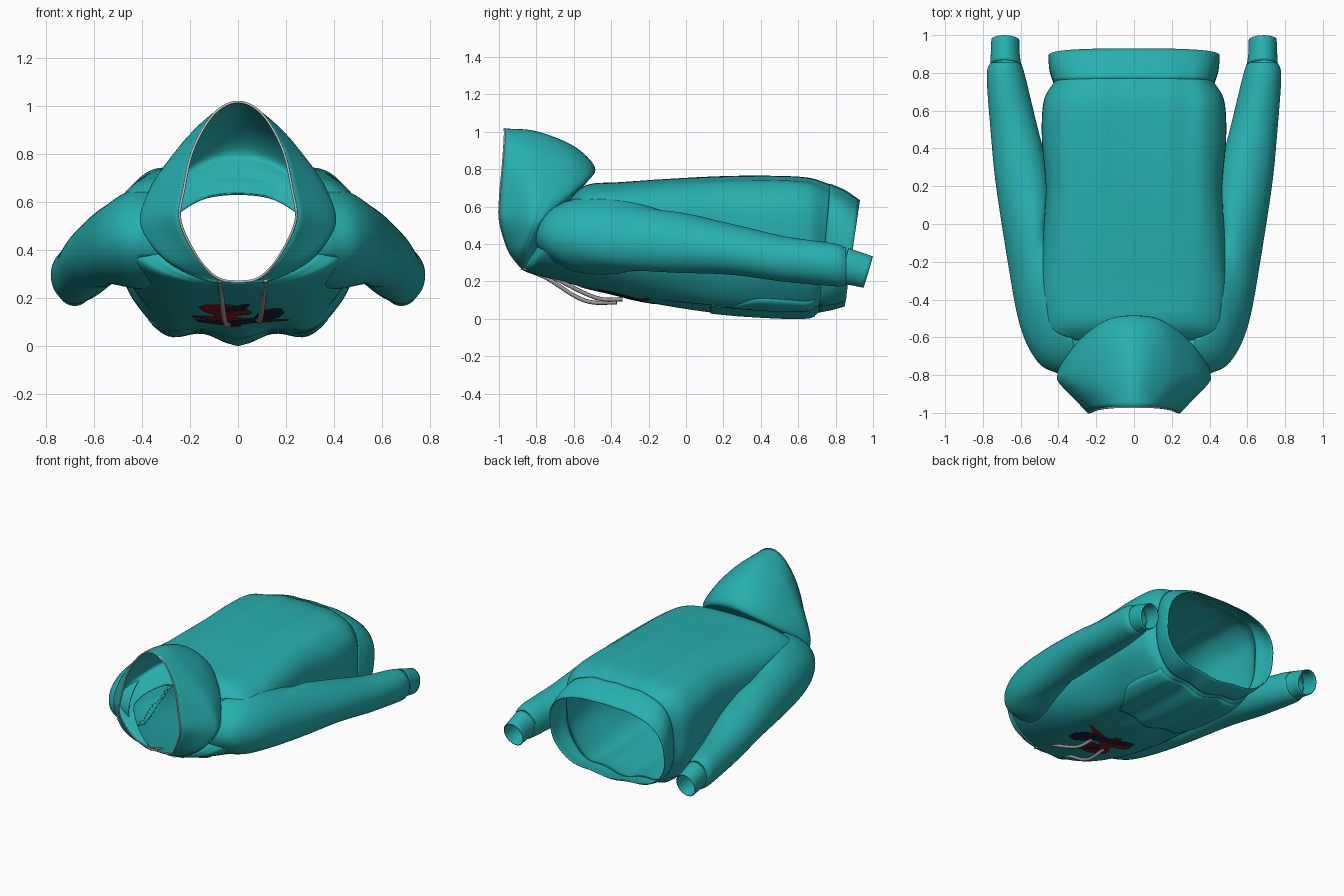
import bpy, bmesh, math
from mathutils import Vector
from mathutils.bvhtree import BVHTree

if "Cube" in bpy.data.objects:
    bpy.data.objects.remove(bpy.data.objects["Cube"])


def material(name, rgb):
    m = bpy.data.materials.new(name)
    m.diffuse_color = (*rgb, 1)
    m.use_nodes = True
    m.node_tree.nodes["Principled BSDF"].inputs["Base Color"].default_value = m.diffuse_color
    return m


TEAL = material("teal cloth", (0.02, 0.43, 0.43))
RED = material("dark red print", (0.25, 0.012, 0.016))
NAVY = material("navy print", (0.012, 0.02, 0.06))
GREY = material("grey cord", (0.33, 0.32, 0.32))
PALE = material("pale trim", (0.6, 0.62, 0.62))


def spline(pts, n):
    """Catmull-Rom through tuples of any length, n steps per segment."""
    out = []
    for i in range(len(pts) - 1):
        b, c = pts[i], pts[i + 1]
        a = pts[i - 1] if i else [2 * p - q for p, q in zip(b, c)]
        d = pts[i + 2] if i + 2 < len(pts) else [2 * q - p for p, q in zip(b, c)]
        for k in range(n):
            t = k / n
            out.append(tuple(0.5 * (2 * q + (r - p) * t + (2 * p - 5 * q + 4 * r - s) * t * t
                                    + (3 * q - p - 3 * r + s) * t ** 3)
                             for p, q, r, s in zip(a, b, c, d)))
    return out + [tuple(pts[-1])]


def sheet(name, rows, mat, closed=True, thick=0.006):
    """Skin a grid of points; closed rows become tubes with cloth thickness."""
    m = len(rows[0])
    verts = [p for r in rows for p in r]
    faces = []
    for i in range(len(rows) - 1):
        for j in range(m if closed else m - 1):
            k = (j + 1) % m
            faces.append((i * m + j, i * m + k, (i + 1) * m + k, (i + 1) * m + j))
    me = bpy.data.meshes.new(name)
    me.from_pydata(verts, [], faces)
    bm = bmesh.new()
    bm.from_mesh(me)
    bmesh.ops.recalc_face_normals(bm, faces=bm.faces)
    bm.to_mesh(me)
    bm.free()
    me.materials.append(mat)
    ob = bpy.data.objects.new(name, me)
    bpy.context.collection.objects.link(ob)
    me.shade_smooth()
    mod = ob.modifiers.new("cloth thickness", 'SOLIDIFY')
    mod.thickness, mod.offset = thick, 0
    return ob, BVHTree.FromPolygons(verts, faces)


def trim(ob, tree, side):
    """Open the armhole: remove faces lying inside the other tube."""
    def inside(v):
        n, p = 0, Vector(v)
        while n < 9:
            hit = tree.ray_cast(p, Vector((side, 0, 0)))[0]
            if hit is None:
                break
            n, p = n + 1, hit + Vector((side * 1e-4, 0, 0))
        return n % 2 == 1
    bm = bmesh.new()
    bm.from_mesh(ob.data)
    dead = [f for f in bm.faces
            if f.calc_center_median().x * side > 0.2 and f.calc_center_median().y < 0.05
            and all(inside(v.co) for v in f.verts)]
    bmesh.ops.delete(bm, geom=dead, context='FACES')
    bm.to_mesh(ob.data)
    bm.free()


def cord(name, pts, r, mat, cyclic=False):
    cu = bpy.data.curves.new(name, 'CURVE')
    cu.dimensions, cu.bevel_depth, cu.bevel_resolution = '3D', r, 2
    cu.use_fill_caps = True
    s = cu.splines.new('POLY')
    s.points.add(len(pts) - 1)
    for p, co in zip(s.points, pts):
        p.co = (*co, 1)
    s.use_cyclic_u = cyclic
    cu.materials.append(mat)
    bpy.context.collection.objects.link(bpy.data.objects.new(name, cu))


def torso_ring(yt, yb, w, zt, zb, zm, p, pb, wave, n=120):
    ring = []
    for i in range(n):
        a = 2 * math.pi * i / n
        s, c = math.sin(a), math.cos(a)
        pw = p if c > 0 else pb
        x = math.copysign(w * abs(s) ** pw, s)
        h = abs(c) ** pw
        z = zm + (zt - zm) * h if c > 0 else zm - (zm - zb) * h
        y = yb + (yt - yb) * (z - zb) / (zt - zb)
        if c < 0:   # soft folds on front and back
            z += wave * h * 0.045 * (0.5 - 0.5 * math.cos(2 * math.pi * x / 0.3))
        else:
            z -= wave * h * 0.01 * (0.5 - 0.5 * math.cos(2 * math.pi * x / 0.18))
        ring.append((x, y, z))
    return ring


# Torso: y back, y front, half width, z back, z front, z side, back and front roundness, folds
BODY = [(-.62, -.87, .29, .635, .27, .46, .90, 1.0, 0), (-.57, -.855, .40, .69, .255, .46, .74, 1.0, 0),
        (-.50, -.79, .485, .72, .235, .46, .64, .95, 0), (-.35, -.50, .505, .728, .16, .45, .57, .84, 0),
        (-.10, -.20, .485, .745, .09, .45, .54, .77, .2), (.20, .15, .465, .76, .035, .45, .53, .74, .8),
        (.45, .45, .485, .762, .012, .42, .53, .73, 1), (.65, .65, .475, .752, .01, .42, .54, .73, 1),
        (.775, .715, .42, .715, .04, .40, .62, .73, .6)]
torso, torso_tree = sheet("torso", [torso_ring(*r) for r in spline(BODY, 8)], TEAL)
HEM = [(.77, .71, .422, .72, .036, .40, .63, .73, .6), (.85, .78, .445, .685, .05, .38, .68, .73, .4),
       (.928, .85, .45, .632, .07, .36, .72, .75, .3)]
sheet("hem_band", [torso_ring(*r) for r in spline(HEM, 4)], TEAL)

# Hood: rings from the face opening, over the fold, down to the neck seam (half, top to bottom)
END = (0, -.87, .268)
RIM = [(0, -.97, 1.015), (.10, -.97, .965), (.185, -.98, .82), (.225, -.995, .65),
       (.24, -.995, .52), (.17, -.95, .37), (.09, -.89, .285)]
CROWN = [(0, -.80, 1.0), (.16, -.82, .915), (.29, -.83, .765), (.36, -.84, .64),
         (.385, -.85, .50), (.28, -.89, .36), (.11, -.88, .28)]
BACK = [(0, -.60, .92), (.16, -.62, .86), (.29, -.69, .735), (.37, -.75, .62),
        (.40, -.81, .50), (.30, -.86, .36), (.12, -.875, .275)]
FOLD = [(0, -.49, .81), (.14, -.51, .775), (.27, -.60, .69), (.36, -.71, .59),
        (.39, -.79, .49), (.29, -.845, .35), (.12, -.87, .27)]
UNDER = [(0, -.53, .735), (.14, -.56, .71), (.25, -.63, .64), (.33, -.72, .55),
         (.35, -.78, .47), (.26, -.83, .35), (.11, -.865, .272)]
NECK = [(0, -.62, .63), (.13, -.63, .615), (.22, -.68, .57), (.27, -.73, .52),
        (.29, -.76, .46), (.22, -.81, .36), (.10, -.86, .28)]


def mirrored(half):
    full = half + [END] + [(-x, y, z) for x, y, z in half[:0:-1]]
    return spline([full[-1]] + full + full[:2], 6)[6:6 + 6 * len(full)]


loops = [mirrored(h) for h in (RIM, CROWN, BACK, FOLD, UNDER, NECK)]
columns = [spline(c, 6) for c in zip(*loops)]
sheet("hood", [list(r) for r in zip(*columns)], TEAL)
cord("hood_rim", loops[0], 0.005, PALE, True)


# Sleeves and cuffs: outer edge, inner edge, half height
def sleeve_ring(ox, oy, oz, ix, iy, iz, h, side, tilt=0, n=60):
    o, i = Vector((ox, oy, oz)), Vector((ix, iy, iz))
    mid, a = (o + i) / 2, (o - i) / 2
    b = Vector((0, tilt, 1))
    b = (b - a * (b.dot(a) / a.length_squared)).normalized() * h
    ring = []
    for k in range(n):
        t = 2 * math.pi * k / n
        p = mid + a * math.cos(t) + b * math.sin(t)
        ring.append((side * p.x, p.y, p.z))
    return ring


SLEEVE = [(.30, -.805, .45, .37, -.22, .44, .20), (.41, -.785, .45, .42, -.12, .44, .205),
          (.51, -.725, .44, .44, -.04, .44, .19), (.60, -.54, .42, .455, .04, .43, .165),
          (.665, -.20, .38, .45, .14, .43, .155),
          (.72, .20, .32, .47, .30, .42, .13), (.75, .50, .28, .53, .55, .36, .118),
          (.775, .78, .275, .58, .78, .305, .112), (.757, .855, .27, .603, .855, .285, .10)]
CUFF = [(.757, .84, .275, .60, .84, .29, .098), (.755, .90, .265, .608, .90, .275, .09),
        (.752, .974, .245, .61, .974, .255, .085)]
for side, label in ((1, "left"), (-1, "right")):
    sleeve, tree = sheet(label + "_sleeve", [sleeve_ring(*r, side) for r in spline(SLEEVE, 8)], TEAL)
    sheet(label + "_cuff", [sleeve_ring(*r, side, 0.3) for r in spline(CUFF, 4)], TEAL)
    trim(torso, tree, side)
    trim(sleeve, torso_tree, side)


# Thin plates laid on the chest: (x, y, half width) along a path
def plate(name, path, mat, lift, m=10):
    rows = []
    d = Vector(path[-1][:2]) - Vector(path[0][:2])
    nx, ny = d.y / d.length, -d.x / d.length
    for x, y, w in spline(path, 6):
        row = []
        for k in range(m + 1):
            u = w * (2 * k / m - 1)
            px, py = x + nx * u, y + ny * u
            hit = torso_tree.ray_cast(Vector((px, py, -1)), Vector((0, 0, 1)))[0]
            row.append((px, py, (hit.z if hit else 0.3) - lift))
        rows.append(row)
    sheet(name, rows, mat, False, 0.002)


plate("front_pocket", [(0, .13, .24), (0, .22, .28), (0, .36, .36), (0, .52, .37), (0, .69, .35)],
      TEAL, 0.008, 30)
PRINT = [("red_patch", RED, [(-.15, -.51, .03), (-.08, -.48, .09), (.0, -.44, .06), (.05, -.41, .02)]),
         ("red_bar", RED, [(-.19, -.30, .02), (-.05, -.31, .05), (.08, -.26, .03), (.21, -.20, .01)]),
         ("red_stem", RED, [(-.07, -.44, .03), (-.04, -.3, .05), (-.01, -.17, .02)]),
         ("navy_spot", NAVY, [(.075, -.37, .05), (.10, -.37, .10), (.15, -.36, .10), (.18, -.34, .04)]),
         ("navy_streak", NAVY, [(-.06, -.45, .01), (.0, -.51, .03), (.04, -.57, .01)]),
         ("navy_bar", NAVY, [(-.17, -.22, .03), (-.05, -.24, .04), (.07, -.3, .04), (.14, -.34, .03)])]
for i, (name, mat, path) in enumerate(PRINT):
    plate("chest_" + name, path, mat, 0.0045 + 0.0005 * i)

# Drawstrings hanging from the neck
cord("drawstring_right", spline([(-.078, -.88, .275), (-.07, -.74, .215), (-.06, -.60, .125),
                                 (-.05, -.50, .088), (-.04, -.37, .088)], 6), 0.011, GREY)
cord("drawstring_left", spline([(.115, -.88, .275), (.11, -.72, .225), (.10, -.56, .145),
                                (.09, -.45, .105), (.085, -.34, .105)], 6), 0.011, GREY)
